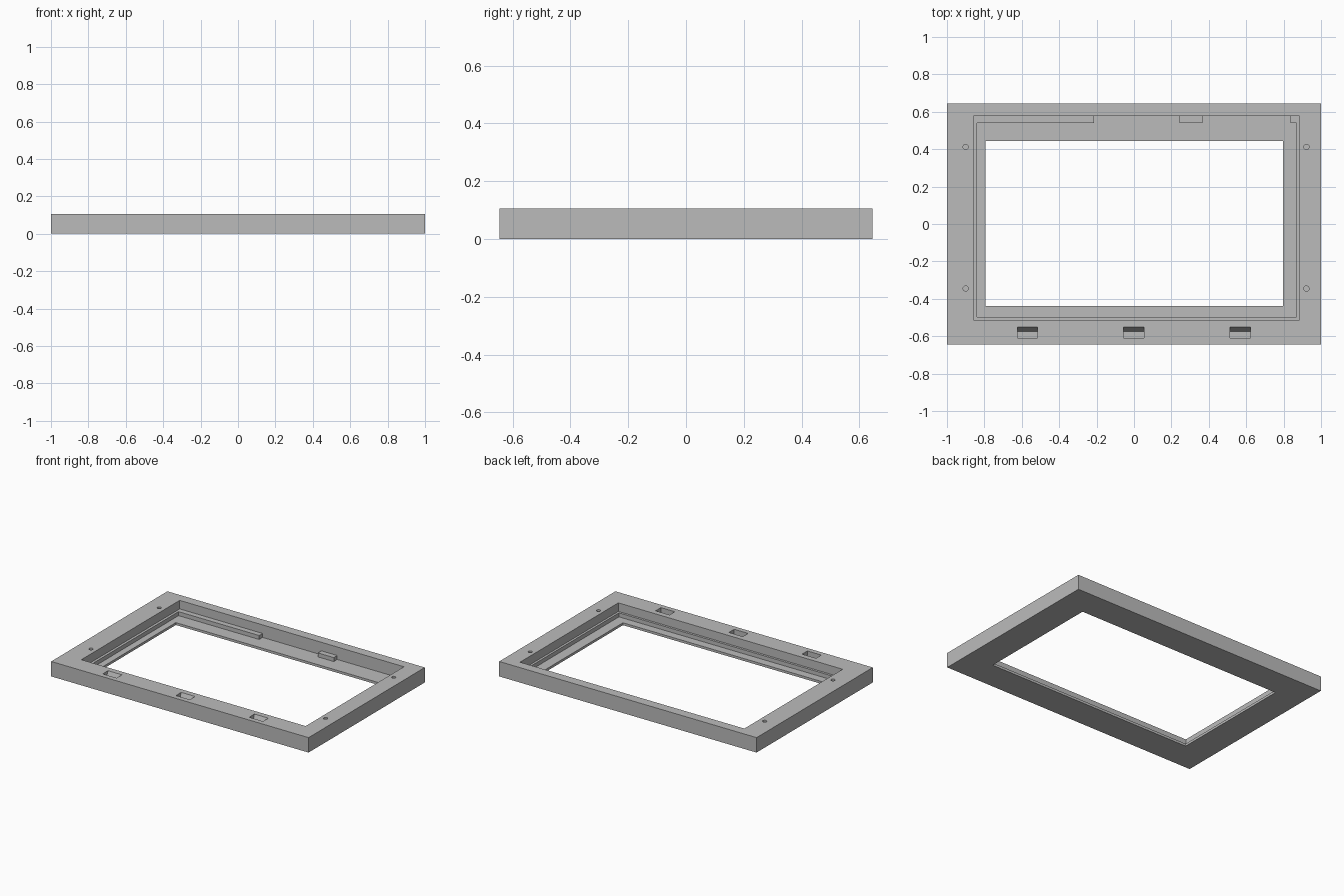
import bpy, bmesh, math

cube = bpy.data.objects.get("Cube")
if cube:
    bpy.data.objects.remove(cube, do_unlink=True)

TOP, FLOOR, LEDGE = 0.105, 0.017, 0.045
OVER = 0.2  # cutters reach above the top face

grey = bpy.data.materials.new("plain_grey")
grey.use_nodes = True
grey.diffuse_color = (0.5, 0.5, 0.5, 1)
grey.node_tree.nodes["Principled BSDF"].inputs["Base Color"].default_value = (0.5, 0.5, 0.5, 1)


def rect(x0, x1, y0, y1):
    return [(x0, y0), (x1, y0), (x1, y1), (x0, y1)]


def prism(name, bottom, z0, z1, top=None):
    """Solid between a bottom outline and a top outline (same by default)."""
    bm = bmesh.new()
    low = [bm.verts.new((x, y, z0)) for x, y in bottom]
    high = [bm.verts.new((x, y, z1)) for x, y in (top or bottom)]
    bm.faces.new(low)
    bm.faces.new(high)
    for i in range(len(low)):
        j = (i + 1) % len(low)
        bm.faces.new((low[i], low[j], high[j], high[i]))
    bmesh.ops.recalc_face_normals(bm, faces=bm.faces)
    mesh = bpy.data.meshes.new(name)
    bm.to_mesh(mesh)
    bm.free()
    mesh.materials.append(grey)
    obj = bpy.data.objects.new(name, mesh)
    bpy.context.collection.objects.link(obj)
    return obj


def cut(target, cutter):
    mod = target.modifiers.new("cut", "BOOLEAN")
    mod.operation = "DIFFERENCE"
    mod.solver = "EXACT"
    mod.object = cutter
    bpy.context.view_layer.objects.active = target
    bpy.ops.object.modifier_apply(modifier=mod.name)
    bpy.data.objects.remove(cutter, do_unlink=True)


# Outer slab
frame = prism("display_frame", rect(-1, 1, -0.645, 0.645), 0, TOP)

# Pocket down to the ledge
cut(frame, prism("pocket_cutter", rect(-0.858, 0.885, -0.513, 0.578), LEDGE, OVER))

# Deeper recess, leaving the ledge, the tab and the corner block standing
WALL, STEP = 0.578, 0.54
recess = [(-0.84, -0.497), (0.869, -0.497), (0.869, STEP), (0.837, STEP),
          (0.837, WALL), (0.366, WALL), (0.366, STEP), (0.243, STEP),
          (0.243, WALL), (-0.214, WALL), (-0.214, STEP), (-0.84, STEP)]
cut(frame, prism("recess_cutter", recess, FLOOR, OVER))

# Window opening
cut(frame, prism("window_cutter", rect(-0.794, 0.797, -0.439, 0.444), -0.1, OVER))

# Latch slots with a steep sloping back wall
for x in (-0.57, -0.001, 0.568):
    cut(frame, prism("slot_cutter", rect(x - 0.054, x + 0.054, -0.61, -0.575), 0.045, TOP + 0.001,
                     rect(x - 0.054, x + 0.054, -0.61, -0.551)))

# Screw holes
for x in (-0.9, 0.922):
    for y in (-0.345, 0.412):
        ring = [(x + 0.014 * math.cos(a * math.tau / 24), y + 0.014 * math.sin(a * math.tau / 24))
                for a in range(24)]
        cut(frame, prism("hole_cutter", ring, 0.045, OVER))
